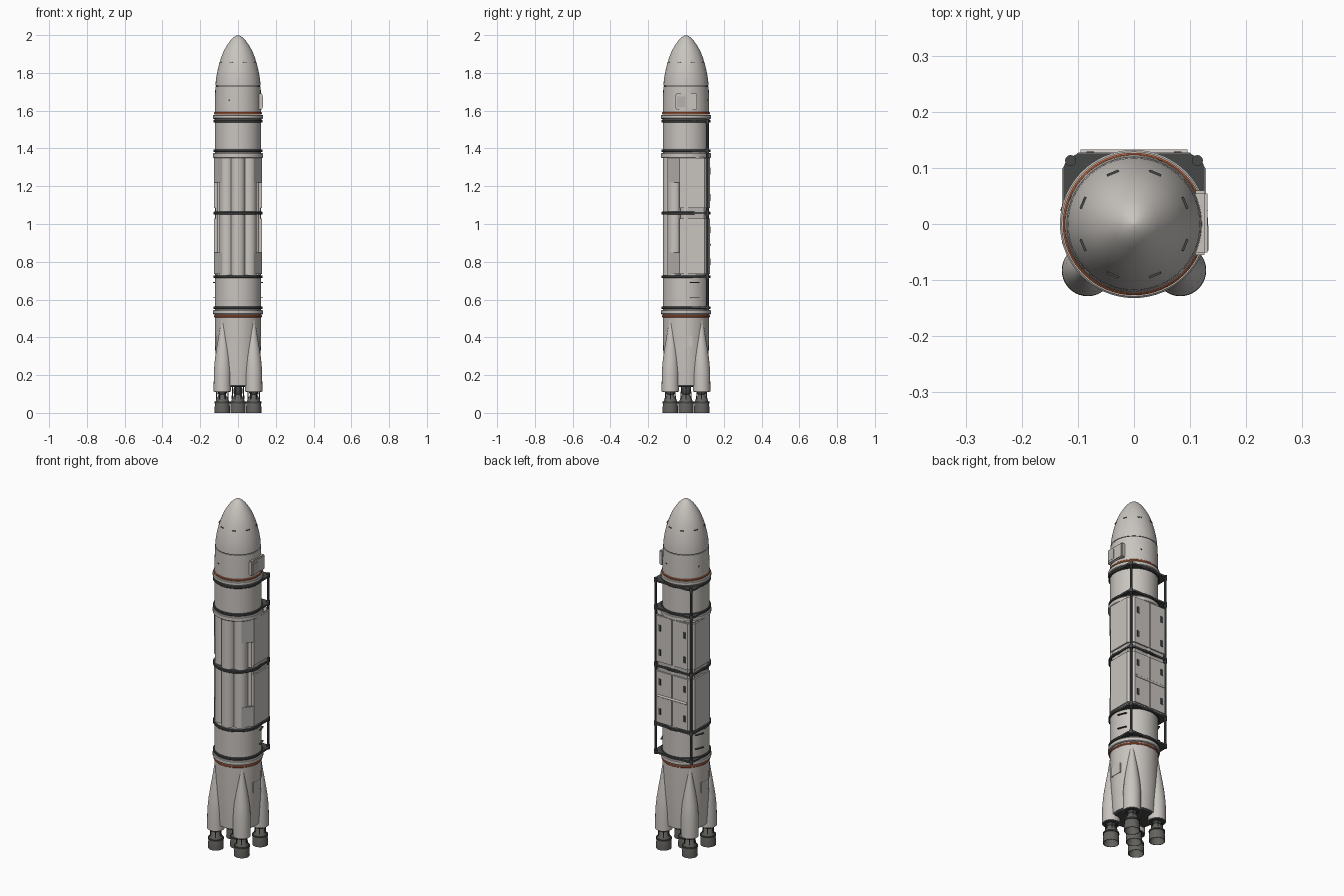
import bpy, bmesh, math
from mathutils import Vector, Matrix

if "Cube" in bpy.data.objects:
    bpy.data.objects.remove(bpy.data.objects["Cube"])

def material(name, c):
    m = bpy.data.materials.new(name)
    m.diffuse_color = (*c, 1)
    m.use_nodes = True
    m.node_tree.nodes["Principled BSDF"].inputs["Base Color"].default_value = m.diffuse_color
    return m

LIGHT = material("warm_white", (0.58, 0.55, 0.52))
PANEL = material("panel_grey", (0.47, 0.45, 0.43))
DARK = material("dark_metal", (0.06, 0.065, 0.062))
BELL = material("nozzle_grey", (0.13, 0.125, 0.115))
ORANGE = material("orange", (0.50, 0.13, 0.05))

def finish(name, bm, mat, smooth=True):
    bmesh.ops.recalc_face_normals(bm, faces=bm.faces)
    me = bpy.data.meshes.new(name)
    bm.to_mesh(me)
    bm.free()
    ob = bpy.data.objects.new(name, me)
    bpy.context.collection.objects.link(ob)
    me.materials.append(mat)
    if smooth:
        bpy.ops.object.select_all(action='DESELECT')
        ob.select_set(True)
        bpy.context.view_layer.objects.active = ob
        bpy.ops.object.shade_smooth_by_angle(angle=math.radians(32))
    return ob

# stack of circles (z, radius, centre x, centre y), capped at both ends
def loft(name, sections, mat, seg=48):
    bm = bmesh.new()
    rings = []
    for z, r, cx, cy in sections:
        rings.append([bm.verts.new((cx + r * math.cos(2 * math.pi * i / seg),
                                    cy + r * math.sin(2 * math.pi * i / seg), z)) for i in range(seg)])
    for a, b in zip(rings, rings[1:]):
        for i in range(seg):
            j = (i + 1) % seg
            bm.faces.new((a[i], a[j], b[j], b[i]))
    bm.faces.new(rings[0])
    bm.faces.new(rings[-1])
    return finish(name, bm, mat)

def lathe(name, prof, mat, x=0, y=0, seg=48):
    return loft(name, [(z, r, x, y) for z, r in prof], mat, seg)

def band(name, z0, z1, r, mat):
    return lathe(name, [(z0, r - .003), (z0 + .003, r), (z1 - .003, r), (z1, r - .003)], mat, seg=64)

def prism(name, pts, z0, z1, mat):
    bm = bmesh.new()
    f = bm.faces.new([bm.verts.new((x, y, z0)) for x, y in pts])
    ext = bmesh.ops.extrude_face_region(bm, geom=[f])['geom']
    bmesh.ops.translate(bm, verts=[v for v in ext if isinstance(v, bmesh.types.BMVert)], vec=(0, 0, z1 - z0))
    return finish(name, bm, mat, False)

def box(name, c, s, mat, turn=0, bevel=0):
    bm = bmesh.new()
    bmesh.ops.create_cube(bm, size=1)
    bm.transform(Matrix.Translation(c) @ Matrix.Rotation(turn, 4, 'Z') @ Matrix.Diagonal((*s, 1)))
    if bevel:
        bmesh.ops.bevel(bm, geom=bm.edges[:], offset=bevel, segments=2, affect='EDGES')
    return finish(name, bm, mat, False)

def rod(name, a, b, r, mat, seg=10):
    a, b = Vector(a), Vector(b)
    bm = bmesh.new()
    bmesh.ops.create_cone(bm, cap_ends=True, segments=seg, radius1=r, radius2=r, depth=(b - a).length)
    rot = (b - a).to_track_quat('Z', 'Y').to_matrix().to_4x4()
    bm.transform(Matrix.Translation((a + b) / 2) @ rot)
    return finish(name, bm, mat)

# nose cone and capsule
lathe("nose_cone", [(1.732, .119), (1.76, .1175), (1.80, .111), (1.84, .102), (1.88, .090), (1.915, .076),
                    (1.945, .059), (1.968, .043), (1.984, .029), (1.995, .014), (2.0, .001)], LIGHT, seg=64)
lathe("nose_seam", [(1.725, .116), (1.734, .116)], DARK, seg=64)
lathe("capsule", [(1.592, .123), (1.61, .123), (1.727, .120)], LIGHT, seg=64)
box("capsule_hatch", (.118, .002, 1.648), (.026, .115, .084), LIGHT, bevel=.005)
box("hatch_window", (.1315, -.025, 1.648), (.002, .045, .055), PANEL)
for i in range(8):
    t = math.pi / 8 + i * math.pi / 4
    box("nose_vent", (.0985 * math.cos(t), .0985 * math.sin(t), 1.856), (.004, .022, .004), DARK, t)
    if i % 2:
        box("capsule_port", (.1215 * math.cos(t), .1215 * math.sin(t), 1.655), (.003, .008, .008), DARK, t)

# tank stages and collars
lathe("upper_tank", [(1.37, .123), (1.56, .123)], LIGHT, seg=64)
lathe("lower_tank", [(.50, .123), (.73, .123)], LIGHT, seg=64)
band("upper_collar", 1.557, 1.578, .132, LIGHT)
band("upper_orange_ring", 1.58, 1.592, .127, ORANGE)
band("middle_collar", 1.35, 1.375, .132, LIGHT)
band("lower_collar", .522, .545, .132, LIGHT)
band("lower_orange_ring", .505, .517, .127, ORANGE)
RINGS = (.557, .72, 1.058, 1.387, 1.545)
for z in RINGS:
    band("dark_ring", z - .007, z + .007, .131, DARK)

# cluster of vertical tubes in the middle
lathe("inner_core", [(.72, .088), (1.36, .088)], PANEL)
for i in range(8):
    t = i * math.pi / 4
    lathe("tank_tube", [(.72, .039), (1.36, .039)], LIGHT, .083 * math.cos(t), .083 * math.sin(t), 32)

# wrap-round equipment panels, rails and brackets on both sides of the back
for s in (-1, 1):
    back = [(.002, .127), (.1, .127), (.128, .099), (.128, -.035)]
    inner = [(.114, -.035), (.114, .092), (.092, .114), (.002, .114)]
    for z0, z1 in ((.735, 1.03), (1.085, 1.35)):
        prism("equipment_panel", [(s * x, y) for x, y in back + inner], z0, z1, LIGHT)
    prism("panel_backing", [(s * x, y) for x, y in [(0, .12), (.095, .12), (.12, .095), (.12, -.03), (0, -.03)]],
          .73, 1.355, PANEL)
    chamfer = [(.128, -.035), (.086, -.09), (.076, -.083), (.114, -.035)]
    for z0, z1 in ((.735, .85), (1.22, 1.35)):
        prism("corner_panel", [(s * x, y) for x, y in chamfer], z0, z1, PANEL)
    for z in (.80, .97, 1.14, 1.28):
        box("panel_slot", (s * .078, .1275, z), (.014, .003, .036), DARK)
    rod("corner_rail", (s * .113, .113, .553), (s * .113, .113, 1.55), .007, DARK)
    for z in RINGS:
        prism("rail_bracket", [(s * x, y) for x, y in [(.02, .126), (.1, .126), (.121, .113), (.126, .1), (.126, .02),
                                                      (.1, .06), (.06, .1)]], z - .005, z + .005, DARK)
        lathe("rail_clamp", [(z - .012, .010), (z + .012, .010)], DARK, s * .113, .113, 12)
    for z in (.61, .69):
        box("tank_step", (s * .116, .045, z), (.014, .05, .004), DARK, s * .37)
rod("cross_pipe", (-.095, .127, .89), (.095, .127, .89), .006, LIGHT, 12)

# engine section with four tapered fairings
lathe("engine_core", [(.145, .112), (.30, .120), (.51, .123)], LIGHT, seg=64)
lathe("engine_core_base", [(.138, .10), (.146, .108)], DARK)
FAIR = ((.113, .046, .117), (.22, .046, .116), (.29, .041, .114), (.36, .031, .113), (.43, .019, .113), (.50, .008, .114))
k = math.sqrt(.5)
engines = [(0, 0)]
for sx in (-1, 1):
    for sy in (-1, 1):
        loft("engine_fairing", [(z, r, sx * d * k, sy * d * k) for z, r, d in FAIR], LIGHT, 40)
        lathe("fairing_base", [(.110, .040), (.114, .042)], DARK, sx * .083, sy * .083, 32)
        engines.append((sx * .083, sy * .083))
for s in (-1, 1):
    box("service_plate", (s * .119, 0, .38), (.006, .07, .055), LIGHT)

# engines: open bell, chamber and struts
for x, y in engines:
    lathe("engine_bell", [(.06, .010), (.045, .022), (.02, .034), (0, .038), (0, .041), (.03, .0405), (.052, .038),
                          (.075, .031), (.092, .021), (.102, .017)], BELL, x, y, 40)
    lathe("bell_ring", [(.051, .036), (.051, .042), (.059, .042), (.059, .036)], DARK, x, y, 40)
    lathe("engine_chamber", [(.095, .018), (.105, .024), (.125, .024), (.142, .016)], DARK, x, y, 24)
    for i in range(6):
        t = i * math.pi / 3
        c, n = math.cos(t), math.sin(t)
        rod("engine_strut", (x + .031 * c, y + .031 * n, .07), (x + .028 * c, y + .028 * n, .14), .003, DARK, 6)
